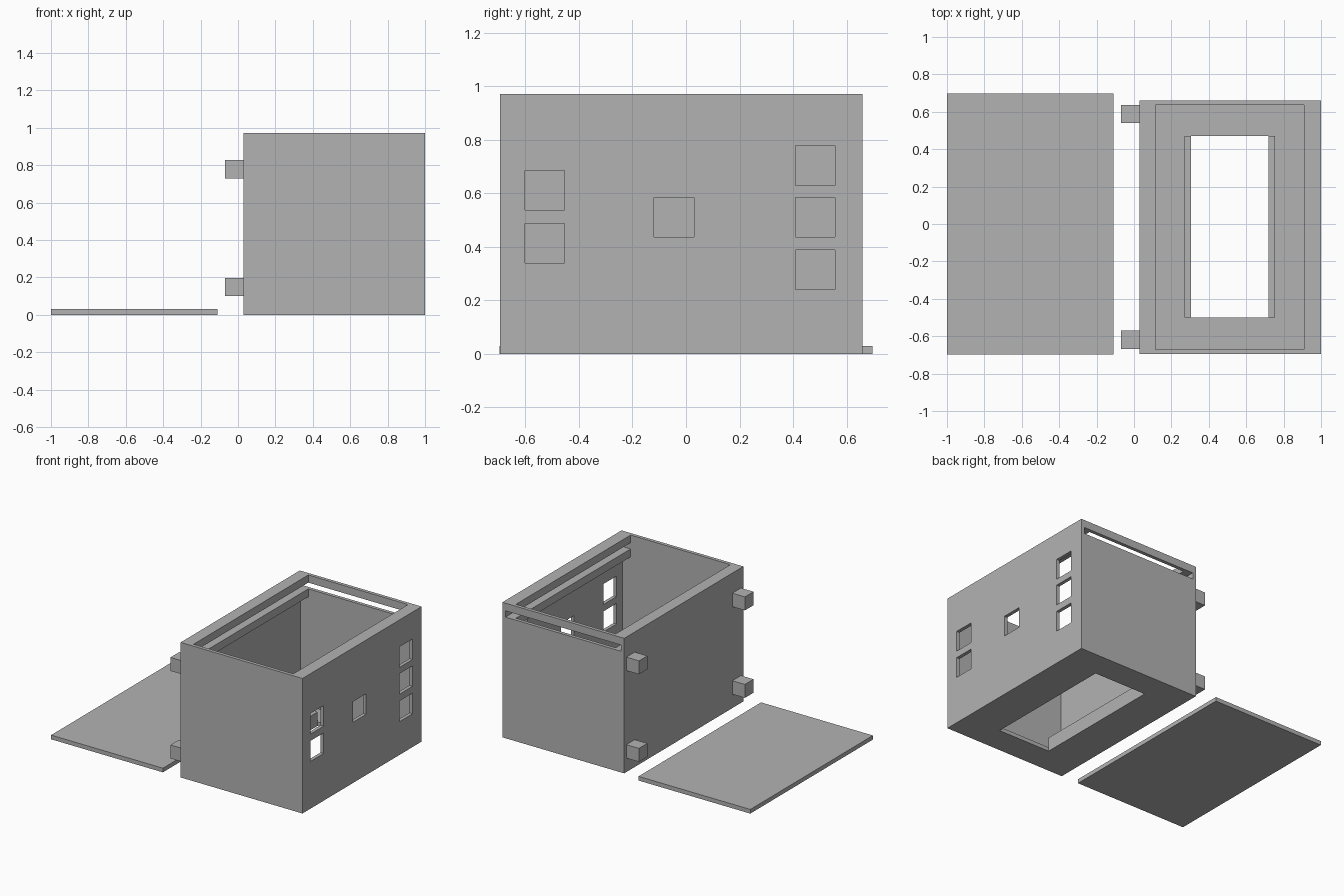
import bpy
import bmesh

if "Cube" in bpy.data.objects:
    bpy.data.objects.remove(bpy.data.objects["Cube"])

grey = bpy.data.materials.new("plain grey")
grey.diffuse_color = (0.45, 0.45, 0.45, 1.0)
grey.use_nodes = True
grey.node_tree.nodes["Principled BSDF"].inputs["Base Color"].default_value = grey.diffuse_color


def box(name, x, y, z):
    """Box from its (min, max) limits on each axis."""
    bm = bmesh.new()
    bmesh.ops.create_cube(bm, size=1.0)
    for v in bm.verts:
        v.co = [lim[0] if c < 0 else lim[1] for c, lim in zip(v.co, (x, y, z))]
    mesh = bpy.data.meshes.new(name)
    bm.to_mesh(mesh)
    bm.free()
    mesh.materials.append(grey)
    obj = bpy.data.objects.new(name, mesh)
    bpy.context.collection.objects.link(obj)
    return obj


def cut(target, x, y, z):
    """Subtract a box from the target and discard the cutter."""
    cutter = box("cutter", x, y, z)
    mod = target.modifiers.new("cut", "BOOLEAN")
    mod.operation, mod.solver, mod.object = "DIFFERENCE", "EXACT", cutter
    bpy.context.view_layer.objects.active = target
    bpy.ops.object.modifier_apply(modifier=mod.name)
    bpy.data.objects.remove(cutter)


# Case: thin-walled box with a rim and a lower rail along both long sides
case = box("case", (0.03, 1.0), (-0.695, 0.66), (0, 0.972))
INNER_X, INNER_Y = (0.055, 0.975), (-0.67, 0.635)
cut(case, INNER_X, INNER_Y, (0.028, 0.815))           # main cavity
cut(case, (0.115, 0.91), INNER_Y, (0.75, 1.2))        # top opening between rails
cut(case, INNER_X, (-0.67, 0.8), (0.872, 0.917))      # lid groove, open at the back
cut(case, (0.305, 0.72), (-0.5, 0.47), (-0.1, 0.1))   # floor opening

# Square windows in the right wall, by lower corner (y, z)
for y, z in [(-0.602, 0.537), (-0.602, 0.34), (-0.119, 0.437),
             (0.409, 0.63), (0.409, 0.437), (0.409, 0.24)]:
    cut(case, (0.95, 1.1), (y, y + 0.148), (z, z + 0.148))

# Low ridges along the floor opening
for side, x in (("left", (0.27, 0.305)), ("right", (0.72, 0.755))):
    box(side + "_floor_ridge", x, (-0.5, 0.47), (0.02, 0.1))

# Mounting blocks on the left wall
for depth, y in (("front", (-0.668, -0.57)), ("back", (0.54, 0.635))):
    for level, z in (("lower", (0.1, 0.197)), ("upper", (0.73, 0.827))):
        box(f"{depth}_{level}_block", (-0.07, 0.03), y, z)

# Sliding lid lying beside the case
box("lid", (-1.0, -0.11), (-0.697, 0.697), (0, 0.03))
